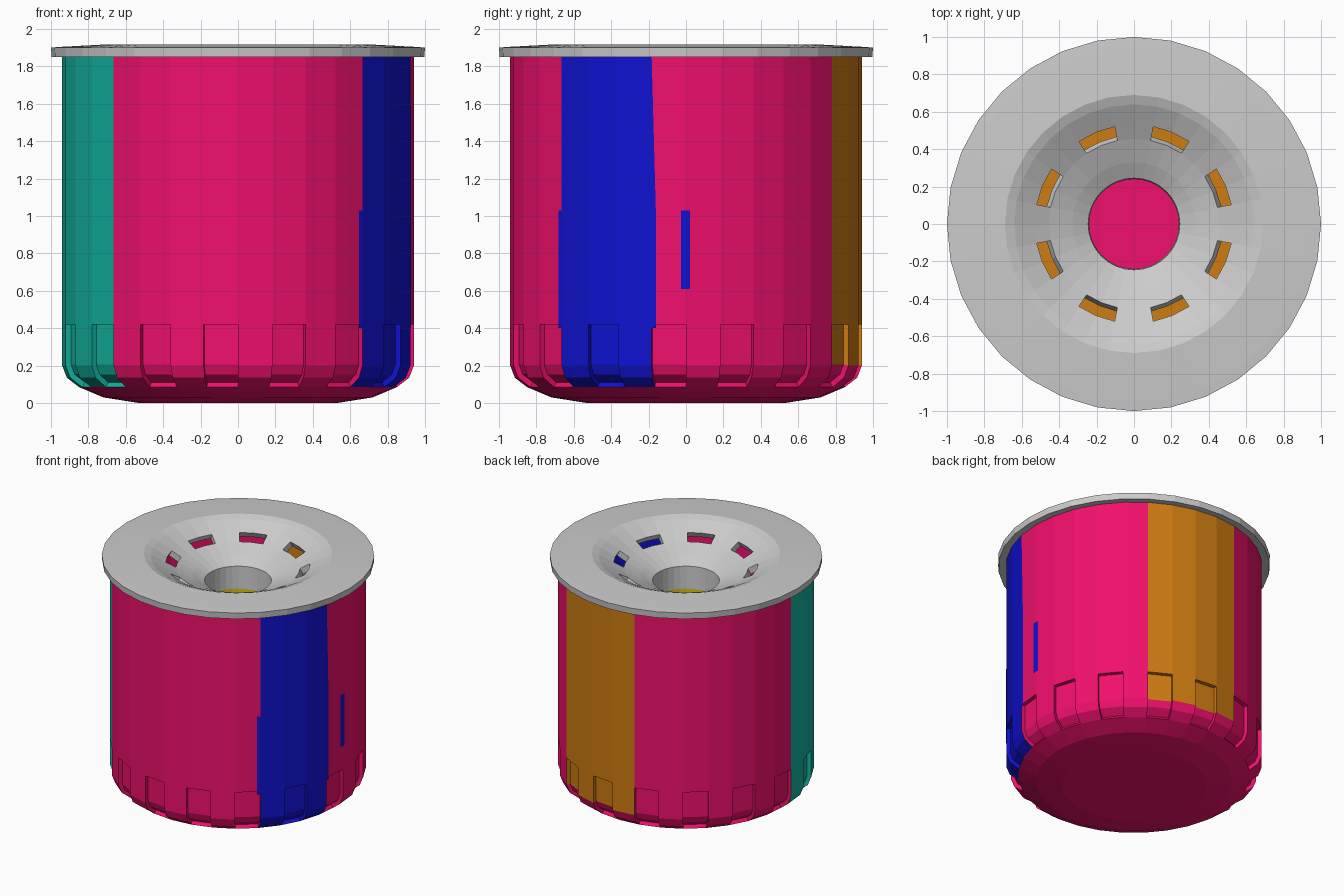
import bpy, bmesh, math

if "Cube" in bpy.data.objects:
    bpy.data.objects.remove(bpy.data.objects["Cube"])

N = 32                      # sides of every turned part
STEP = 2 * math.pi / N


def material(name, rgb):
    m = bpy.data.materials.new(name)
    m.diffuse_color = (*rgb, 1)
    m.use_nodes = True
    m.node_tree.nodes["Principled BSDF"].inputs["Base Color"].default_value = m.diffuse_color
    return m


PINK = material("pink", (0.87, 0.005, 0.15))
BLUE = material("blue", (0.005, 0.006, 0.65))
TEAL = material("teal", (0.006, 0.45, 0.35))
ORANGE = material("orange", (0.62, 0.2, 0.006))
YELLOW = material("yellow", (0.7, 0.55, 0.01))


def turned_mesh(profile, skip=lambda i, j: False):
    """Revolve (radius, z) points; returns the bmesh and faces keyed by (row, side)."""
    bm = bmesh.new()
    rings = [[bm.verts.new((r * math.cos(k * STEP), r * math.sin(k * STEP), z))
              for k in range(N)] for r, z in profile]
    faces = {}
    for i in range(len(profile) - 1):
        for j in range(N):
            if not skip(i, j):
                k = (j + 1) % N
                faces[i, j] = bm.faces.new((rings[i][j], rings[i][k],
                                            rings[i + 1][k], rings[i + 1][j]))
    return bm, faces


def finish(bm, name, mats=(), thickness=0):
    bmesh.ops.remove_doubles(bm, verts=bm.verts, dist=1e-5)
    loose = [v for v in bm.verts if not v.link_faces]
    bmesh.ops.delete(bm, geom=loose, context='VERTS')
    mesh = bpy.data.meshes.new(name)
    bm.to_mesh(mesh)
    bm.free()
    for m in mats:
        mesh.materials.append(m)
    ob = bpy.data.objects.new(name, mesh)
    bpy.context.collection.objects.link(ob)
    if thickness:
        mod = ob.modifiers.new("thickness", 'SOLIDIFY')
        mod.thickness = thickness
        mod.offset = -1
    return ob


# Outer cup: rounded base, coloured wall sectors
R = 0.94
bm, faces = turned_mesh([(0, 0), (0.53, 0), (0.72, 0.03), (0.85, 0.085), (0.915, 0.135),
                         (R, 0.2), (R, 0.42), (R, 1.86)])
sectors = [(1, range(28, 31), 3), (2, range(16, 20), 3), (3, range(5, 9), 5)]
for mat, sides, first_row in sectors:
    for (i, j), f in faces.items():
        if j in sides and i >= first_row:
            f.material_index = mat

# Sixteen shallow recesses around the lower edge
recess = [faces[i, j] for i in (3, 4, 5) for j in range(1, N, 2)]
bmesh.ops.inset_region(bm, faces=recess, thickness=0.022, use_even_offset=True)
bmesh.ops.inset_region(bm, faces=recess, thickness=0.001, depth=-0.03, use_even_offset=True)
finish(bm, "cup", (PINK, BLUE, TEAL, ORANGE), 0.03)


# Small blue wall patches, each lying on one wall facet: (angle in degrees, z)
def wall_patch(name, points):
    side = math.floor(sum(a for a, z in points) / len(points) / 11.25)
    mid = (side + 0.5) * STEP
    bm = bmesh.new()
    vs = []
    for a, z in points:
        a = math.radians(a)
        r = (R + 0.001) * math.cos(STEP / 2) / math.cos(a - mid)
        vs.append(bm.verts.new((r * math.cos(a), r * math.sin(a), z)))
    bm.faces.new(vs)
    finish(bm, name, (BLUE,))


wall_patch("blue_taper", [(-11.25, 0.4), (-9.9, 0.4), (-9.9, 1.03), (-11.25, 1.85)])
wall_patch("blue_step", [(-46.5, 0.4), (-45, 0.4), (-45, 1.03), (-46.5, 1.03)])
wall_patch("blue_stripe_left", [(-1.7, 0.61), (0, 0.61), (0, 1.03), (-1.7, 1.03)])
wall_patch("blue_stripe_right", [(0, 0.61), (1.3, 0.61), (1.3, 1.03), (0, 1.03)])

# Dished lid with eight slots and a central neck
bm, _ = turned_mesh([(1, 1.9), (0.95, 1.904), (0.69, 1.918), (0.64, 1.9), (0.53, 1.84),
                     (0.455, 1.80), (0.33, 1.745), (0.245, 1.70), (0.24, 1.52)],
                    skip=lambda i, j: i == 4 and j % 4 in (1, 2))
finish(bm, "lid", (), 0.05)

# Inner tube under the neck
bm, _ = turned_mesh([(0.245, 1.52), (0.245, 0.2)])
finish(bm, "inner_tube", (YELLOW,), 0.03)

# Ring-shaped inner floor
bm, _ = turned_mesh([(0.9, 0.22), (0.26, 0.22)])
finish(bm, "inner_floor", (ORANGE,), 0.02)
